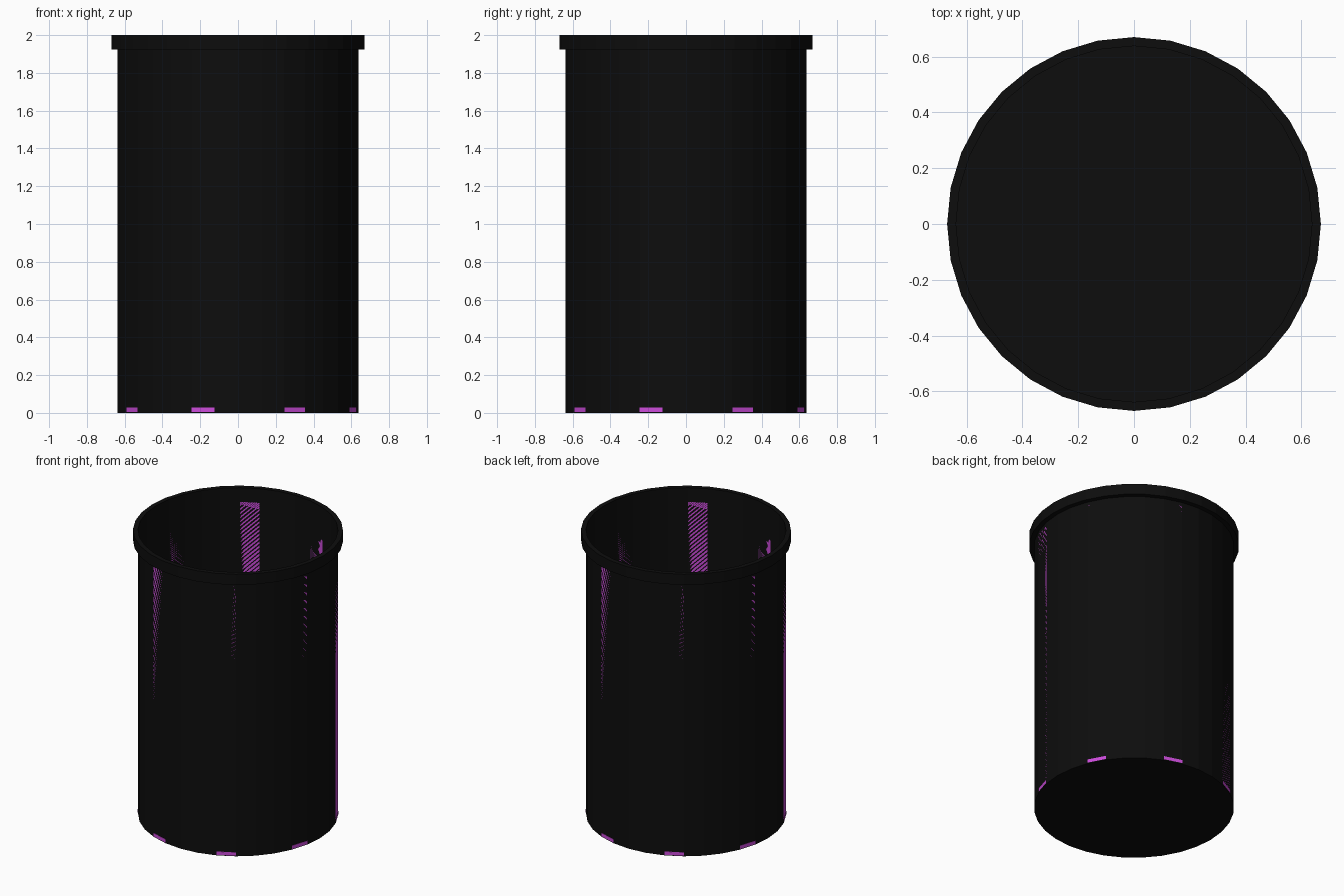
import bpy, bmesh, math

if "Cube" in bpy.data.objects:
    bpy.data.objects.remove(bpy.data.objects["Cube"])

SIDES = 32
R, R_RIM, H, RIM_Z = 0.638, 0.67, 2.0, 1.925


def material(name, rgb):
    m = bpy.data.materials.new(name)
    m.diffuse_color = (*rgb, 1)
    m.use_nodes = True
    m.node_tree.nodes["Principled BSDF"].inputs["Base Color"].default_value = m.diffuse_color
    return m


def point(r, i, z):
    a = 2 * math.pi * i / SIDES
    return (r * math.cos(a), r * math.sin(a), z)


def finish(bm, name, mat):
    me = bpy.data.meshes.new(name)
    bm.to_mesh(me)
    bm.free()
    me.materials.append(mat)
    ob = bpy.data.objects.new(name, me)
    bpy.context.collection.objects.link(ob)
    return ob


def lathe(name, profile, mat, closed=False, floor=False):
    """Spin a (radius, z) profile into flat-sided rings."""
    bm = bmesh.new()
    rings = [[bm.verts.new(point(r, i, z)) for i in range(SIDES)] for r, z in profile]
    pairs = list(zip(rings, rings[1:]))
    if closed:
        pairs.append((rings[-1], rings[0]))
    for lo, hi in pairs:
        for i in range(SIDES):
            j = (i + 1) % SIDES
            bm.faces.new((lo[i], lo[j], hi[j], hi[i]))
    if floor:
        bm.faces.new(rings[0][::-1])
    return finish(bm, name, mat)


black = material("black", (0.004, 0.004, 0.004))
magenta = material("magenta", (0.6, 0.07, 0.7))

# Open, thin-walled bin with a flat floor
lathe("bin_body", [(R, 0), (R, RIM_Z)], black, floor=True)

# Square-edged collar round the mouth
lathe("rim", [(R, RIM_Z), (R_RIM, RIM_Z), (R_RIM, H), (R, H)], black, closed=True)

# Eight coloured strips lying in every fourth facet, with a raised foot
bm = bmesh.new()
for k in range(8):
    i = 2 + 4 * k
    rows = [(R + 0.002, 0.005), (R + 0.002, 0.028), (R, 0.028), (R, 1.9)]
    vs = [[bm.verts.new(point(r, n, z)) for n in (i, i + 1)] for r, z in rows]
    for a, b in zip(vs, vs[1:]):
        bm.faces.new((a[0], a[1], b[1], b[0]))
finish(bm, "colour_strips", magenta)
